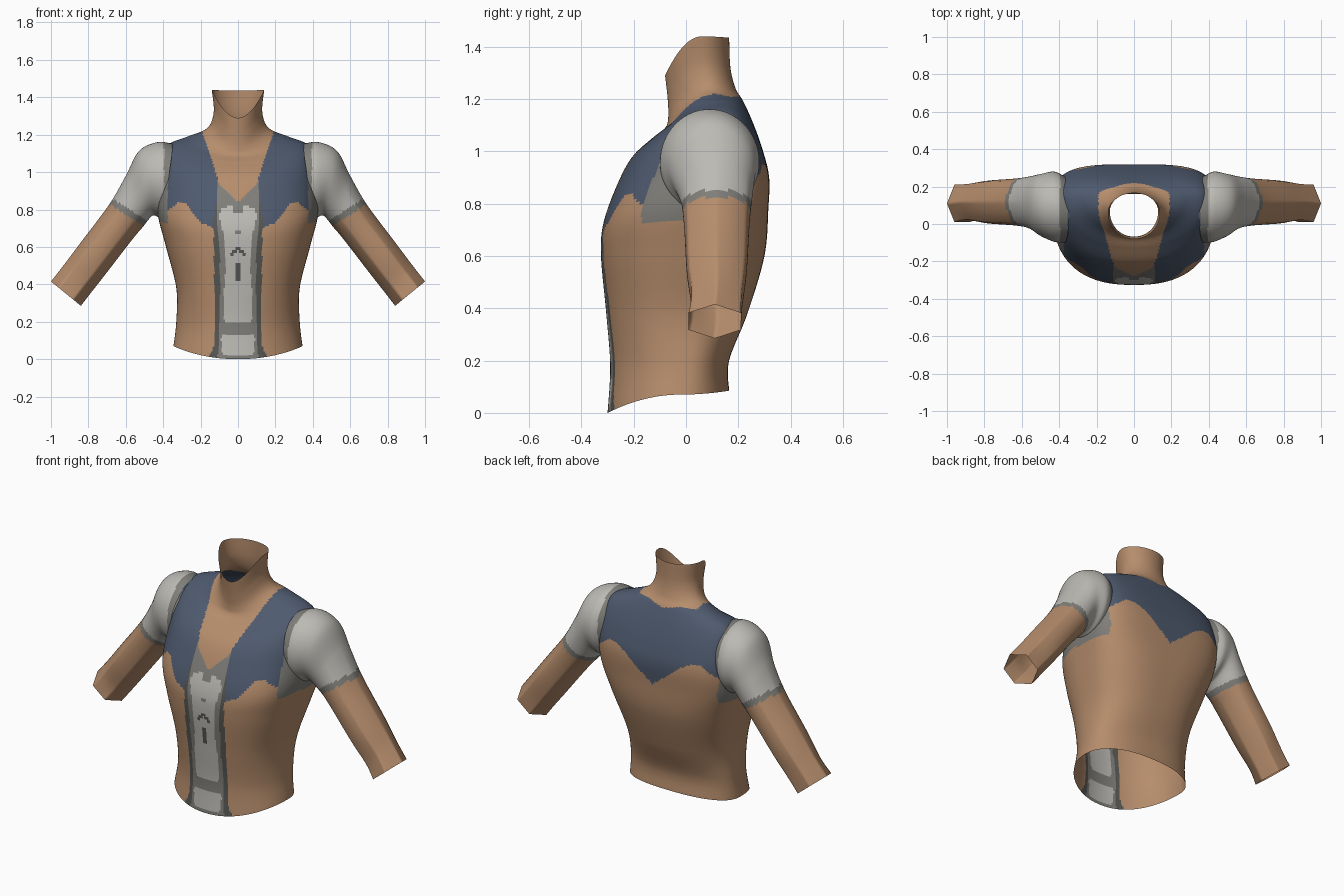
import bpy, bmesh, math
from mathutils import Vector

if "Cube" in bpy.data.objects:
    bpy.data.objects.remove(bpy.data.objects["Cube"])


def srgb(*rgb):
    lin = [((c / 255 + 0.055) / 1.055) ** 2.4 for c in rgb]
    return (*lin, 1.0)


# Flat colours
PALETTE = [("skin tan", srgb(182, 141, 108)), ("vest navy", srgb(78, 90, 110)),
           ("panel light grey", srgb(188, 186, 180)), ("trim grey", srgb(127, 126, 121)),
           ("border dark grey", srgb(86, 86, 83))]
SKIN, NAVY, LIGHT, TRIM, DARK = range(5)
mats = []
for name, col in PALETTE:
    m = bpy.data.materials.new(name)
    m.diffuse_color = col
    m.use_nodes = True
    m.node_tree.nodes["Principled BSDF"].inputs["Base Color"].default_value = m.diffuse_color
    mats.append(m)


def lerp_table(table, v):
    """Piecewise linear lookup in a short list of (input, output) pairs."""
    if v <= table[0][0]:
        return table[0][1]
    for (a, fa), (b, fb) in zip(table, table[1:]):
        if v <= b:
            return fa + (fb - fa) * (v - a) / (b - a)
    return table[-1][1]


def smooth_rows(rows, steps):
    """Catmull-Rom interpolation of section parameters."""
    out = []
    for i in range(len(rows) - 1):
        p0, p1, p2 = rows[max(i - 1, 0)], rows[i], rows[i + 1]
        p3 = rows[min(i + 2, len(rows) - 1)]
        for s in range(steps):
            t = s / steps
            out.append([0.5 * (2 * b + (c - a) * t + (2 * a - 5 * b + 4 * c - d) * t * t
                               + (3 * b - a - 3 * c + d) * t ** 3)
                        for a, b, c, d in zip(p0, p1, p2, p3)])
    return out + [list(rows[-1])]


def loft(name, rings, paint, skip=None):
    """Skin closed rings into an open tube and colour its faces by a rule."""
    bm = bmesh.new()
    vr = [[bm.verts.new(p) for p in ring] for ring in rings]
    n = len(rings[0])
    for lo, hi in zip(vr, vr[1:]):
        for i in range(n):
            j = (i + 1) % n
            bm.faces.new((lo[i], lo[j], hi[j], hi[i]))
    if skip:
        gone = [f for f in bm.faces if skip(f.calc_center_median())]
        bmesh.ops.delete(bm, geom=gone, context='FACES')
    for f in bm.faces:
        f.smooth = True
        f.material_index = paint(f.calc_center_median())
    me = bpy.data.meshes.new(name)
    bm.to_mesh(me)
    bm.free()
    for m in mats:
        me.materials.append(m)
    ob = bpy.data.objects.new(name, me)
    bpy.context.collection.objects.link(ob)
    return ob


# Torso sections: z front, side, back | y front, middle, back | half width | front, back squareness
TORSO = [
    (0.00, 0.07, 0.085, -0.30, -0.02, 0.165, 0.345, 2.1, 2.4),
    (0.18, 0.20, 0.20, -0.29, 0.00, 0.165, 0.33, 2.1, 2.4),
    (0.38, 0.38, 0.38, -0.305, 0.00, 0.235, 0.33, 2.3, 2.5),
    (0.60, 0.60, 0.60, -0.325, 0.03, 0.30, 0.385, 2.5, 2.8),
    (0.73, 0.78, 0.78, -0.315, 0.07, 0.315, 0.43, 2.6, 3.3),
    (0.88, 0.93, 0.90, -0.26, 0.10, 0.318, 0.43, 2.5, 3.5),
    (0.98, 1.06, 1.00, -0.205, 0.12, 0.295, 0.41, 2.4, 3.3),
    (1.05, 1.145, 1.10, -0.13, 0.13, 0.26, 0.375, 2.2, 2.7),
    (1.09, 1.19, 1.19, -0.08, 0.13, 0.22, 0.27, 2.0, 2.2),
    (1.13, 1.235, 1.24, -0.068, 0.10, 0.19, 0.165, 2.0, 2.0),
    (1.20, 1.32, 1.32, -0.07, 0.07, 0.17, 0.13, 2.0, 2.0),
    (1.29, 1.44, 1.435, -0.08, 0.06, 0.165, 0.14, 2.0, 2.0),
]


def torso_ring(row, count=256):
    zf, zs, zb, yf, yc, yb, w, nf, nb = row
    pts = []
    for i in range(count):
        a = 2 * math.pi * (i + 0.5) / count
        s, c = math.sin(a), math.cos(a)
        n = nf if c > 0 else nb
        r = (abs(s) ** n + abs(c) ** n) ** (-1 / n)
        s, c = s * r, c * r
        y = yc + (yf - yc) * c if c > 0 else yc - (yb - yc) * c
        z = zs + ((zf if c > 0 else zb) - zs) * c * c
        pts.append((s * w, y, z))
    return pts


# Colour boundaries, as heights or half widths
NECKLINE = [(0.0, 0.84), (0.10, 0.935), (0.145, 1.08), (0.19, 1.21), (0.2, 1.5)]
VEST_FRONT = [(0.13, 0.70), (0.20, 0.73), (0.25, 0.80), (0.28, 0.835), (0.32, 0.84), (0.40, 0.77)]
VEST_BACK = [(0.0, 0.77), (0.10, 0.85), (0.22, 0.94), (0.30, 0.95), (0.40, 0.88)]
BORDER = [(0.0, 0.16), (0.08, 0.125), (0.2, 0.125), (0.3, 0.125), (0.6, 0.13), (0.75, 0.13), (0.93, 0.105)]
INNER = [(0.0, 0.11), (0.15, 0.10), (0.4, 0.095), (0.6, 0.10), (0.75, 0.115), (0.93, 0.11)]
PANEL = [(0.19, 0.05), (0.21, 0.08), (0.35, 0.075), (0.5, 0.065), (0.63, 0.07),
         (0.70, 0.085), (0.77, 0.105), (0.80, 0.09), (0.815, 0.06)]


def front_panel(x, z):
    if 0.55 < z < 0.60 and 0.02 < math.hypot(x, (z - 0.56) * 1.2) < 0.042:
        return DARK                                   # small arch
    if abs(z - 0.46) < 0.052 and x < 0.015:
        return DARK                                   # small slot
    if abs(z - 0.68) < 0.012 and x < 0.012:
        return TRIM
    if 0.025 < z < 0.135 and x < 0.09 - 0.4 * max(0, abs(z - 0.08) - 0.03):
        return LIGHT                                  # lower plate
    if 0.19 < z < (0.785 if x < 0.025 else 0.815) and x < lerp_table(PANEL, z):
        return LIGHT                                  # long upper plate
    return TRIM if x < lerp_table(INNER, z) else DARK


def paint_torso(p):
    x, y, z = abs(p.x), p.y, p.z
    if y < 0.1:
        if x < 0.2 and z > lerp_table(NECKLINE, x):
            return SKIN
        if y < -0.1 and z < 0.96 and x < lerp_table(BORDER, z):
            return front_panel(x, z)
    elif z > 1.19 + 0.2 * min(x, 0.1) and x < 0.19:
        return SKIN
    # armhole trim and the patch below the arm
    if z > 0.73 and x > 0.375 and -0.18 < y < 0.25:
        return TRIM
    edge = lerp_table(VEST_FRONT if y < 0.1 else VEST_BACK, x)
    return NAVY if z > edge else SKIN


def in_armhole(p):
    return abs(p.x) > 0.36 and ((p.z - 0.95) / 0.18) ** 2 + ((p.y - 0.08) / 0.16) ** 2 < 1


loft("torso", [torso_ring(r) for r in smooth_rows(TORSO, 12)], paint_torso, in_armhole)

# Arm sections: upper x, z | lower x, z | y front, back
ARM = [
    (0.345, 1.15, 0.40, 0.76, -0.10, 0.255),
    (0.43, 1.16, 0.425, 0.76, -0.095, 0.28),
    (0.53, 1.112, 0.46, 0.765, -0.065, 0.268),
    (0.60, 0.98, 0.51, 0.705, -0.025, 0.255),
    (0.69, 0.825, 0.565, 0.64, -0.01, 0.245),
    (0.84, 0.625, 0.70, 0.465, 0.0, 0.235),
    (0.93, 0.505, 0.79, 0.35, 0.015, 0.22),
    (1.00, 0.415, 0.84, 0.285, 0.005, 0.215),
]


def arm_ring(row, side, blend, count=72):
    """Round at the shoulder, turning into a hexagon at the wrist."""
    xt, zt, xb, zb, yf, yb = row
    top, low = Vector((xt, 0, zt)), Vector((xb, 0, zb))
    mid, half = (top + low) / 2, (top - low) / 2
    yc, yr = (yf + yb) / 2, (yb - yf) / 2
    pts = []
    for i in range(count):
        a = 2 * math.pi * i / count
        k = a % (math.pi / 3) - math.pi / 6
        hexagon = math.cos(math.pi / 6) / math.cos(k)
        r = 1 + (hexagon - 1) * blend
        p = mid + half * math.cos(a) * r
        y = yc + yr * math.sin(a) * r * (1 + 0.1 * blend)
        pts.append((p.x * side, y, p.z))
    return pts if side < 0 else pts[::-1]


def paint_arm(p):
    x, z = abs(p.x), p.z
    cuff = 0.735 + (x - 0.54) * 0.63
    if z < cuff and x > 0.47:
        return SKIN
    if x < 0.355:
        return NAVY
    if x < 0.395 + 0.12 * max(0, 0.9 - z) or z < cuff + 0.04:
        return TRIM
    return LIGHT


arm_rows = smooth_rows(ARM, 12)
for label, side in (("left_arm", 1), ("right_arm", -1)):
    last = len(arm_rows) - 1
    rings = [arm_ring(r, side, max(0, i / last - 0.4) / 0.6) for i, r in enumerate(arm_rows)]
    loft(label, rings, paint_arm)

# Consistent outward normals
for ob in bpy.context.collection.objects:
    bm = bmesh.new()
    bm.from_mesh(ob.data)
    bmesh.ops.recalc_face_normals(bm, faces=bm.faces)
    bm.to_mesh(ob.data)
    bm.free()
